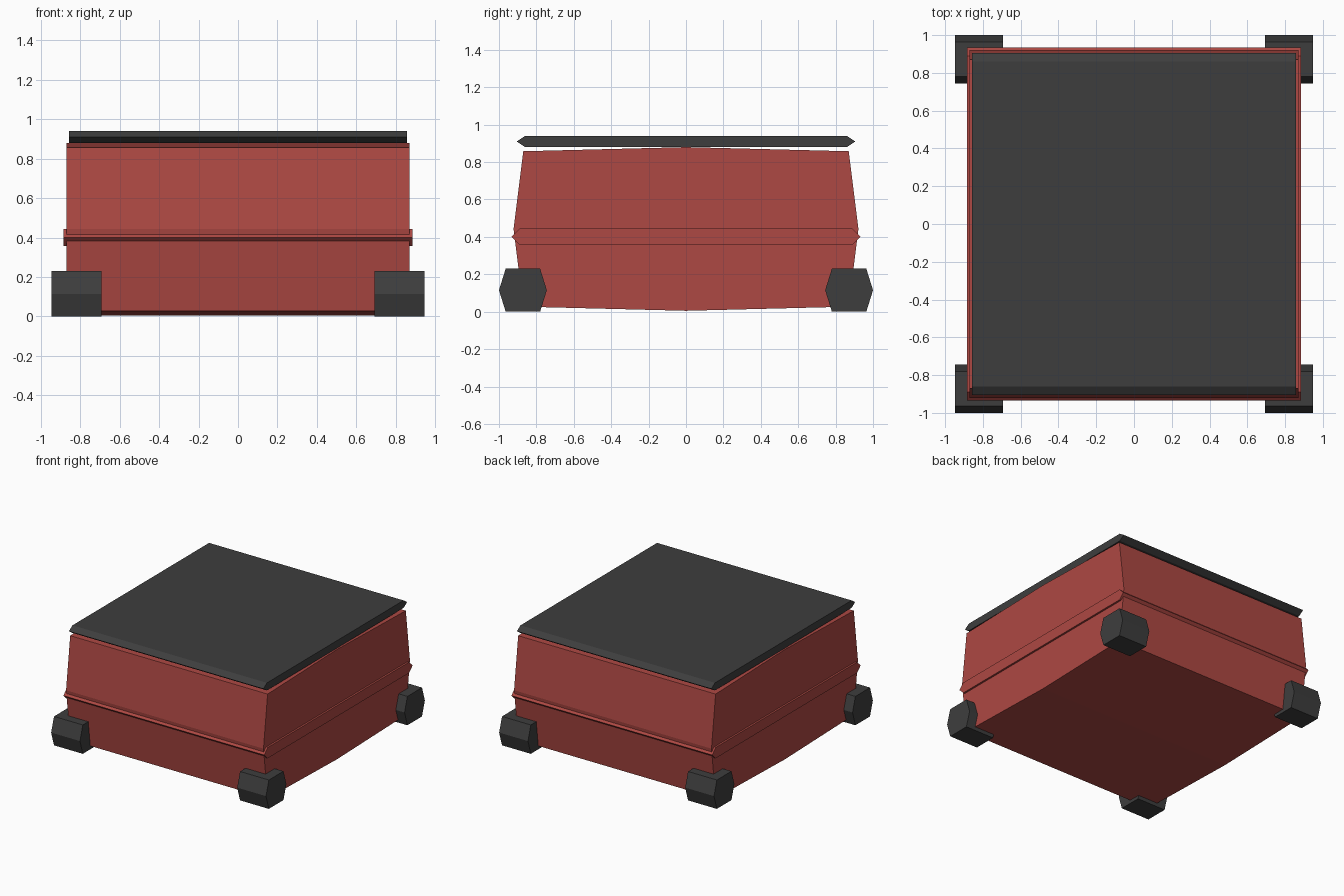
import bpy, bmesh

if "Cube" in bpy.data.objects:
    bpy.data.objects.remove(bpy.data.objects["Cube"])


def material(name, rgb):
    m = bpy.data.materials.new(name)
    m.diffuse_color = (*rgb, 1.0)
    m.use_nodes = True
    m.node_tree.nodes["Principled BSDF"].inputs["Base Color"].default_value = m.diffuse_color
    return m


RED = material("brick red", (0.42, 0.065, 0.056))
DARK = material("charcoal", (0.048, 0.048, 0.048))


def prism(name, profile, x0, x1, mat):
    """Extrude a closed (y, z) profile along x."""
    bm = bmesh.new()
    face = bm.faces.new([bm.verts.new((x0, y, z)) for y, z in profile])
    ext = bmesh.ops.extrude_face_region(bm, geom=[face])
    verts = [g for g in ext["geom"] if isinstance(g, bmesh.types.BMVert)]
    bmesh.ops.translate(bm, verts=verts, vec=(x1 - x0, 0, 0))
    bmesh.ops.recalc_face_normals(bm, faces=bm.faces)
    mesh = bpy.data.meshes.new(name)
    bm.to_mesh(mesh)
    bm.free()
    mesh.materials.append(mat)
    obj = bpy.data.objects.new(name, mesh)
    bpy.context.collection.objects.link(obj)
    return obj


def hexagon(cy, cz, tip, flat, half_h):
    """Six-sided profile with points at front and back."""
    return [(cy - tip, cz), (cy - flat, cz - half_h), (cy + flat, cz - half_h),
            (cy + tip, cz), (cy + flat, cz + half_h), (cy - flat, cz + half_h)]


# Case: eight-sided profile, slightly bulging on every side
prism("case_body", [(0, 0.005), (0.87, 0.027), (0.922, 0.443), (0.87, 0.858),
                    (0, 0.88), (-0.87, 0.858), (-0.922, 0.443), (-0.87, 0.027)],
      -0.87, 0.87, RED)

# Raised band around the middle
prism("middle_band", hexagon(0, 0.401, 0.934, 0.89, 0.043), -0.885, 0.885, RED)

# Thin lid plate on top
prism("lid", hexagon(0, 0.91, 0.905, 0.86, 0.03), -0.857, 0.857, DARK)

# Four corner feet
for sx, side in ((-1, "left"), (1, "right")):
    for sy, end in ((-1, "front"), (1, "back")):
        x0, x1 = sorted((sx * 0.693, sx * 0.947))
        prism(f"foot_{end}_{side}", hexagon(sy * 0.872, 0.115, 0.128, 0.092, 0.115),
              x0, x1, DARK)
